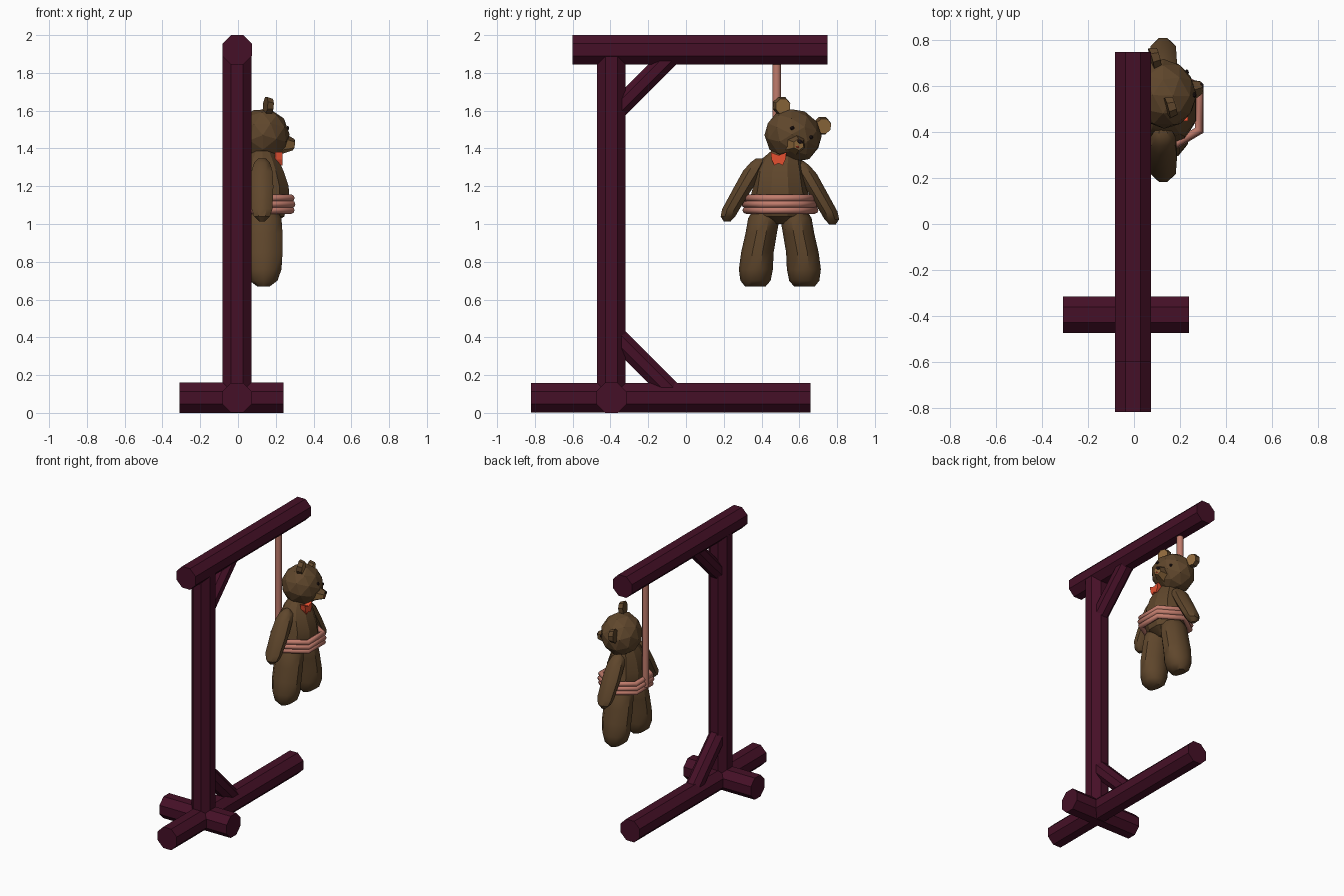
import bpy, bmesh, math
from mathutils import Vector, Matrix

if "Cube" in bpy.data.objects:
    bpy.data.objects.remove(bpy.data.objects["Cube"])


def mat(name, r, g, b):
    m = bpy.data.materials.new(name)
    m.diffuse_color = (r, g, b, 1)
    m.use_nodes = True
    m.node_tree.nodes["Principled BSDF"].inputs["Base Color"].default_value = m.diffuse_color
    return m


WOOD = mat("maroon wood", 0.06, 0.005, 0.02)
FUR = mat("brown fur", 0.115, 0.062, 0.025)
TAN = mat("tan fur", 0.30, 0.155, 0.05)
ROPE = mat("pink rope", 0.53, 0.20, 0.15)
RED = mat("red ribbon", 0.78, 0.08, 0.03)
DARK = mat("dark nose", 0.02, 0.01, 0.01)


def finish(bm, name, material, angle=0):
    bmesh.ops.recalc_face_normals(bm, faces=bm.faces)
    me = bpy.data.meshes.new(name)
    bm.to_mesh(me)
    bm.free()
    ob = bpy.data.objects.new(name, me)
    bpy.context.collection.objects.link(ob)
    me.materials.append(material)
    if angle:
        bpy.ops.object.select_all(action='DESELECT')
        ob.select_set(True)
        bpy.context.view_layer.objects.active = ob
        bpy.ops.object.shade_smooth_by_angle(angle=math.radians(angle))
    return ob


def bar(name, p, q, width, material, sides=8, angle=0):
    """Prism between two points, flat side to flat side = width."""
    p, q = Vector(p), Vector(q)
    d = q - p
    r = width / 2 / math.cos(math.pi / sides)
    m = (Matrix.Translation((p + q) / 2) @ d.to_track_quat('Z', 'Y').to_matrix().to_4x4()
         @ Matrix.Rotation(math.pi / sides, 4, 'Z'))
    bm = bmesh.new()
    bmesh.ops.create_cone(bm, cap_ends=True, segments=sides, radius1=r, radius2=r,
                          depth=d.length, matrix=m)
    return finish(bm, name, material, angle)


def loft(name, rings, sides, material, angle=40):
    """Stack of horizontal ellipses (x, y, z, rx, ry)."""
    bm = bmesh.new()
    loops = []
    for x, y, z, rx, ry in rings:
        loops.append([bm.verts.new((x + rx * math.cos(a), y + ry * math.sin(a), z))
                      for a in (2 * math.pi * (i + 0.5) / sides for i in range(sides))])
    for a, b in zip(loops, loops[1:]):
        for i in range(sides):
            j = (i + 1) % sides
            bm.faces.new((a[i], a[j], b[j], b[i]))
    bm.faces.new(loops[0])
    bm.faces.new(loops[-1])
    return finish(bm, name, material, angle)


# Wooden frame
X, PY, W = -0.005, -0.395, 0.156
bar("base_beam", (X, -0.82, 0.08), (X, 0.66, 0.08), W, WOOD)
bar("cross_foot", (-0.31, PY, 0.08), (0.24, PY, 0.08), W + 0.004, WOOD)
bar("post", (X, PY, 0.02), (X, PY, 1.92), W - 0.004, WOOD)
bar("top_beam", (X, -0.60, 1.922), (X, 0.75, 1.922), W, WOOD)
bar("upper_brace", (X, -0.39, 1.58), (X, -0.09, 1.88), 0.105, WOOD)
bar("lower_brace", (X, -0.39, 0.425), (X, -0.08, 0.115), 0.11, WOOD)

# Hanging rope and three loops around the waist
bar("hanging_rope", (-0.005, 0.48, 1.08), (-0.005, 0.48, 1.88), 0.044, ROPE, 8, 50)
hexagon = [(0.283, 0.41), (0.283, 0.59), (0.13, 0.682), (0.0, 0.59), (0.0, 0.41), (0.13, 0.318)]
for k, (z, grow) in enumerate([(1.073, 1.0), (1.105, 1.03), (1.137, 1.0)]):
    cu = bpy.data.curves.new("waist_rope", 'CURVE')
    cu.dimensions = '3D'
    cu.bevel_depth = 0.019
    cu.bevel_resolution = 2
    sp = cu.splines.new('POLY')
    sp.points.add(len(hexagon) - 1)
    sp.use_cyclic_u = True
    for pt, (x, y) in zip(sp.points, hexagon):
        pt.co = (0.14 + (x - 0.14) * grow, 0.5 + (y - 0.5) * grow, z, 1)
    cu.materials.append(ROPE)
    bpy.context.collection.objects.link(bpy.data.objects.new("waist_rope_%d" % k, cu))

# Torso
CY = 0.497
loft("torso", [(0.14, CY, 1.00, 0.05, 0.04), (0.14, CY, 1.04, 0.11, 0.13),
               (0.14, CY, 1.12, 0.137, 0.16), (0.14, CY, 1.20, 0.135, 0.142),
               (0.135, CY, 1.28, 0.112, 0.13), (0.13, CY + 0.01, 1.345, 0.085, 0.105),
               (0.13, CY + 0.03, 1.40, 0.05, 0.06)], 10, FUR, 25)

# Limbs: slices (y, z, rx, ry), mirrored across the body
leg = [(0.367, 0.67, 0.035, 0.055), (0.368, 0.70, 0.078, 0.08), (0.370, 0.76, 0.100, 0.09),
       (0.378, 0.85, 0.106, 0.086), (0.398, 0.95, 0.106, 0.083), (0.412, 1.03, 0.10, 0.083),
       (0.425, 1.09, 0.07, 0.06)]
arm = [(0.218, 1.012, 0.015, 0.018), (0.222, 1.04, 0.046, 0.042), (0.238, 1.08, 0.06, 0.05),
       (0.308, 1.20, 0.065, 0.055), (0.355, 1.28, 0.06, 0.058), (0.383, 1.325, 0.045, 0.046),
       (0.392, 1.348, 0.02, 0.022)]
for side, label in ((1, "right"), (-1, "left")):
    def flip(y):
        return CY + (y - CY) * side
    dz = 0 if side > 0 else -0.015
    loft(label + "_leg", [(0.135, flip(y), z, rx, ry) for y, z, rx, ry in leg], 10, FUR)
    loft(label + "_arm", [(0.127, flip(y), z + dz, rx, ry) for y, z, rx, ry in arm], 8, FUR)

# Head frame: faces +x, turned and tilted to one side
HEAD = (Matrix.Translation((0.13, 0.567, 1.468)) @ Matrix.Rotation(math.radians(18), 4, 'Z')
        @ Matrix.Rotation(math.radians(-25), 4, 'X') @ Matrix.Rotation(math.radians(6), 4, 'Y'))


def blob(name, loc, size, material, sub=2):
    bm = bmesh.new()
    m = HEAD @ Matrix.Translation(loc) @ Matrix.Diagonal((*size, 1))
    bmesh.ops.create_icosphere(bm, subdivisions=sub, radius=1, matrix=m)
    return finish(bm, name, material)


blob("head", (0, 0, 0), (0.142, 0.155, 0.142), FUR)

# Muzzle with nose and mouth
bm = bmesh.new()
bmesh.ops.create_cone(bm, cap_ends=True, segments=6, radius1=0.07, radius2=0.03, depth=0.09,
                      matrix=HEAD @ Matrix.Translation((0.125, 0, -0.035))
                      @ Matrix.Rotation(math.pi / 2, 4, 'Y'))
muzzle = finish(bm, "muzzle", FUR)
muzzle.data.materials.append(TAN)
for f in muzzle.data.polygons:
    if (HEAD.to_3x3().inverted() @ f.normal).z < 0.3:
        f.material_index = 1
blob("nose", (0.168, 0, -0.018), (0.012, 0.02, 0.012), DARK, 1)
blob("mouth", (0.166, 0, -0.048), (0.009, 0.014, 0.007), RED, 1)

# Ears with tan fronts, and eyes
for s, label in ((-1, "right"), (1, "left")):
    bm = bmesh.new()
    bmesh.ops.create_cone(bm, cap_ends=True, segments=8, radius1=0.05, radius2=0.042, depth=0.035,
                          matrix=HEAD @ Matrix.Translation((0.0, s * 0.125, 0.115))
                          @ Matrix.Rotation(math.pi / 2, 4, 'Y'))
    ear = finish(bm, label + "_ear", FUR)
    ear.data.materials.append(TAN)
    for f in ear.data.polygons:
        if f.normal.x > 0.8:
            f.material_index = 1
    blob(label + "_eye", (0.122, s * 0.058, 0.03), (0.01, 0.012, 0.012), DARK, 1)

# Ribbon bow at the neck
outline = [(-0.042, 0.03), (0, 0.014), (0.042, 0.03), (0.037, -0.008), (0.022, -0.04),
           (0, -0.028), (-0.022, -0.04), (-0.037, -0.008)]
bm = bmesh.new()
face = bm.faces.new([bm.verts.new((0.195, 0.49 + y, 1.35 + z)) for y, z in outline])
ext = bmesh.ops.extrude_face_region(bm, geom=[face])
bmesh.ops.translate(bm, vec=(0.04, 0, 0),
                    verts=[v for v in ext["geom"] if isinstance(v, bmesh.types.BMVert)])
finish(bm, "ribbon_bow", RED)
